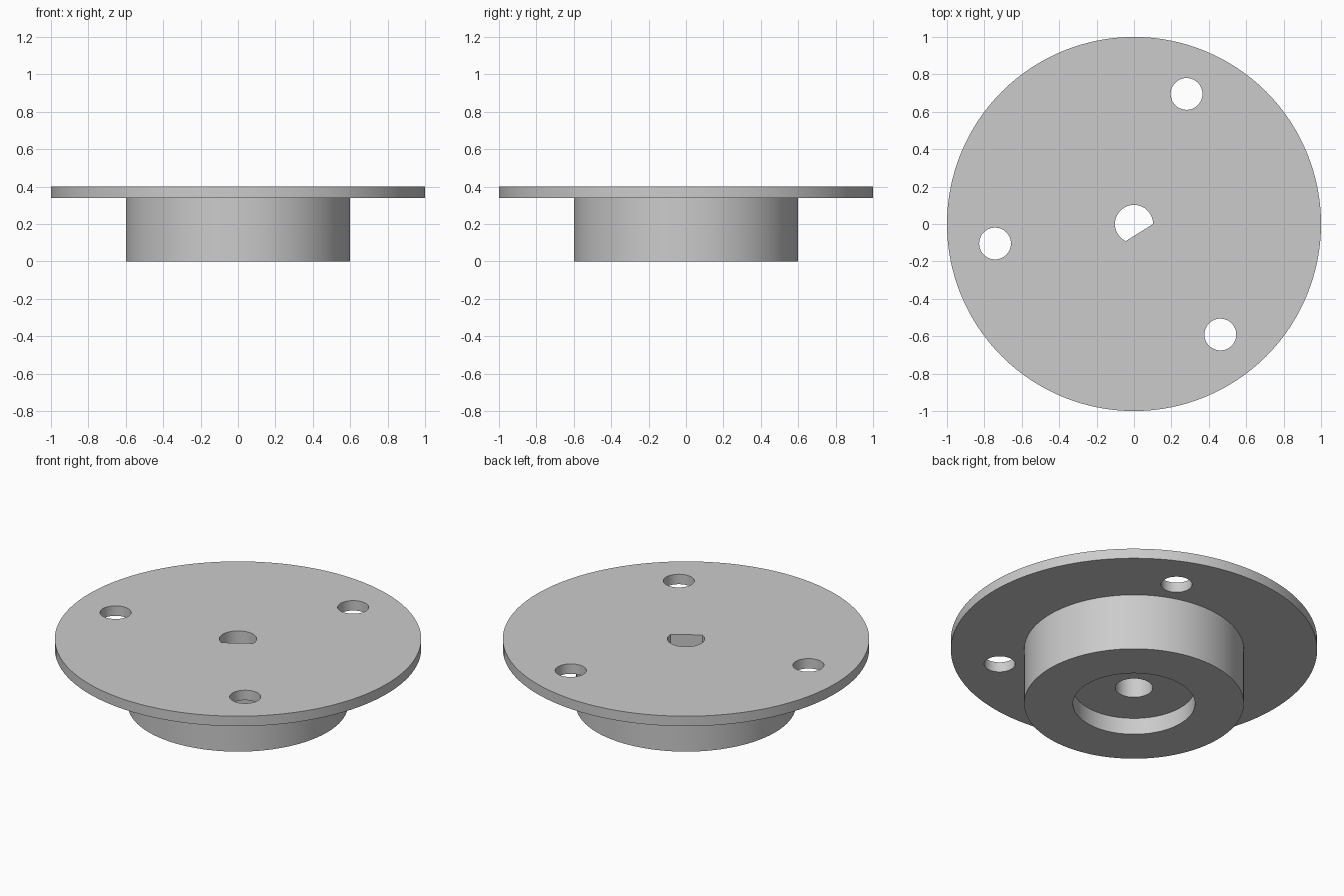
import bpy
import bmesh
from math import cos, sin, radians, pi, sqrt
from mathutils import Vector, Matrix

cube = bpy.data.objects.get("Cube")
if cube:
    bpy.data.objects.remove(cube, do_unlink=True)

grey = bpy.data.materials.new("plain grey")
grey.use_nodes = True
colour = (0.6, 0.6, 0.6, 1)
grey.diffuse_color = colour
grey.node_tree.nodes["Principled BSDF"].inputs["Base Color"].default_value = colour


def make_object(name, bm):
    bmesh.ops.recalc_face_normals(bm, faces=bm.faces)
    mesh = bpy.data.meshes.new(name)
    bm.to_mesh(mesh)
    bm.free()
    mesh.materials.append(grey)
    obj = bpy.data.objects.new(name, mesh)
    bpy.context.collection.objects.link(obj)
    return obj


def lathe(name, profile, steps=128):
    """Spin a (radius, height) profile that starts and ends on the axis."""
    bm = bmesh.new()
    verts = [bm.verts.new((r, 0, z)) for r, z in profile]
    edges = [bm.edges.new(pair) for pair in zip(verts, verts[1:])]
    bmesh.ops.spin(bm, geom=verts + edges, cent=(0, 0, 0), axis=(0, 0, 1),
                   angle=2 * pi, steps=steps, use_merge=True)
    bmesh.ops.remove_doubles(bm, verts=bm.verts, dist=1e-5)
    # Merge the flat fans into single faces
    bmesh.ops.dissolve_limit(bm, angle_limit=radians(0.5),
                             verts=bm.verts, edges=bm.edges)
    return make_object(name, bm)


def prism(name, outline, bottom, top):
    bm = bmesh.new()
    face = bm.faces.new([bm.verts.new((x, y, bottom)) for x, y in outline])
    new = bmesh.ops.extrude_face_region(bm, geom=[face])["geom"]
    bmesh.ops.translate(bm, vec=(0, 0, top - bottom),
                        verts=[v for v in new if isinstance(v, bmesh.types.BMVert)])
    return make_object(name, bm)


def arc(radius, start, end, count, centre=(0, 0)):
    angles = [radians(start + (end - start) * i / count) for i in range(count + 1)]
    return [(centre[0] + radius * cos(a), centre[1] + radius * sin(a)) for a in angles]


def cut(body, cutter):
    mod = body.modifiers.new("cut", "BOOLEAN")
    mod.operation = "DIFFERENCE"
    mod.solver = "EXACT"
    mod.object = cutter
    bpy.context.view_layer.objects.active = body
    bpy.ops.object.modifier_apply(modifier=mod.name)
    bpy.data.objects.remove(cutter, do_unlink=True)


# Flange and hub, with a recess and a round bore opening underneath
hub = lathe("flanged_hub", [
    (0, 0.26), (0.102, 0.26), (0.102, 0.1), (0.333, 0.1), (0.333, 0),
    (0.6, 0), (0.6, 0.34), (1, 0.34), (1, 0.4), (0, 0.4)])

# D-shaped shaft hole through the top
cut(hub, prism("shaft_cutter", arc(0.102, 0, 244, 48), 0.2, 0.5))

# Three bolt holes in the flange
for angle in (68, 188, 308):
    a = radians(angle)
    centre = (0.75 * cos(a), 0.75 * sin(a))
    cut(hub, prism("bolt_cutter", arc(0.085, 0, 360, 48, centre)[:-1], 0.2, 0.5))

# Smooth round walls, sharp rims
bpy.ops.object.select_all(action="DESELECT")
hub.select_set(True)
bpy.context.view_layer.objects.active = hub
bpy.ops.object.shade_smooth_by_angle(angle=radians(30))
